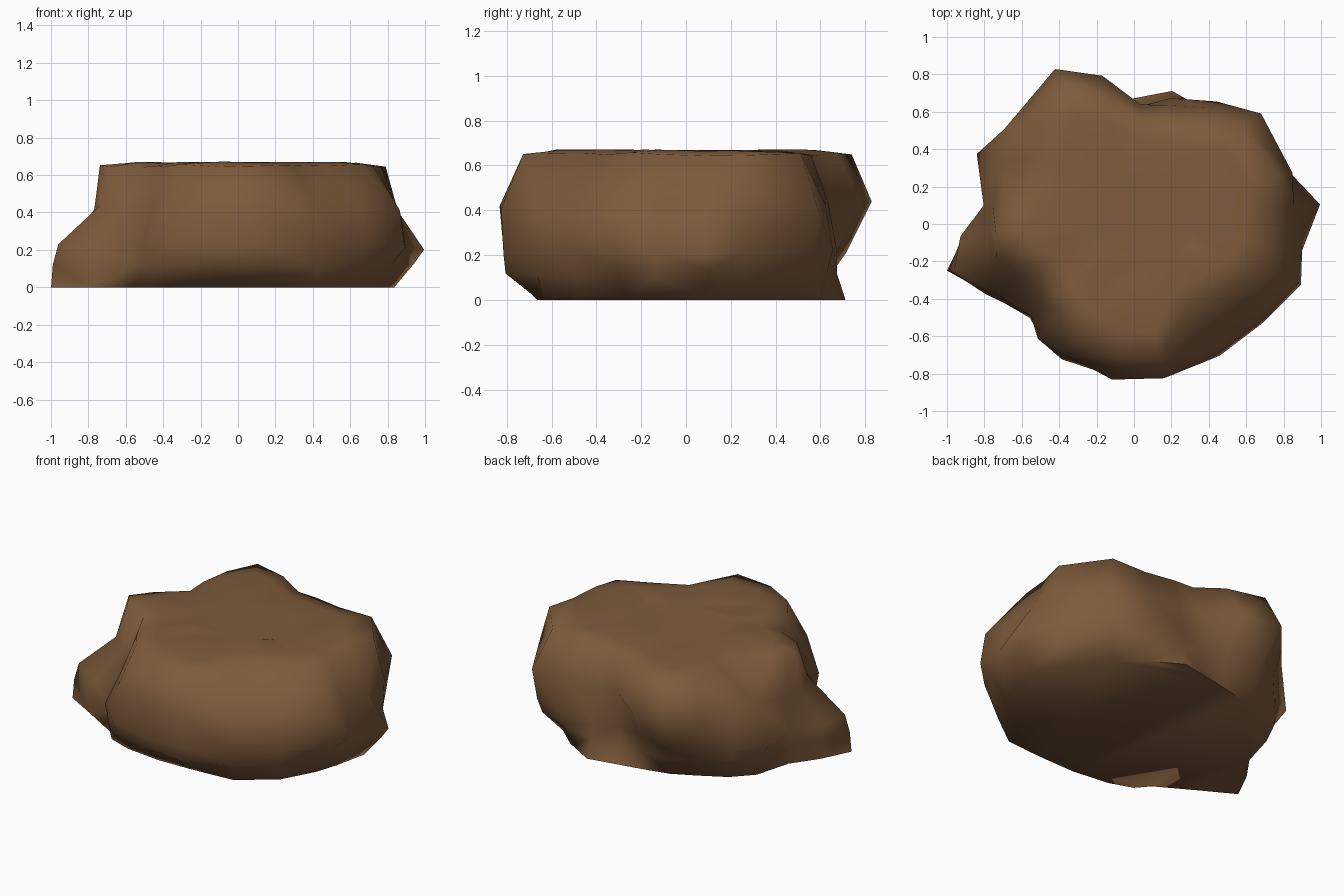
import bpy, bmesh, math, random

random.seed(4)
# Ring heights, then one column per angle: angle followed by radius at each height
HEIGHTS = [0.0, 0.12, 0.22, 0.42, 0.65]
COLUMNS = [
    (6, .84, .95, 1.00, .86, .75), (18, .77, .84, .88, .89, .83),
    (41, .72, .84, .87, .90, .78), (56, .72, .76, .79, .75, .63),
    (74, .74, .70, .70, .66, .58), (87, .68, .62, .63, .64, .57),
    (102, .66, .66, .70, .81, .68), (117, .68, .72, .80, .93, .83),
    (130, .70, .76, .82, .87, .73), (144, .76, .82, .83, .86, .62),
    (156, .80, .85, .92, .79, .54), (173, .80, .81, .81, .76, .66),
    (184, .91, .92, .93, .77, .74), (194, 1.03, 1.02, .99, .76, .69),
    (205, .87, .88, .84, .69, .56), (222, .75, .74, .74, .66, .58),
    (230, .76, .78, .80, .71, .61), (242, .72, .79, .82, .79, .66),
    (262, .67, .80, .82, .84, .72), (281, .67, .82, .83, .84, .74),
    (303, .76, .79, .84, .80, .52), (323, .79, .83, .87, .82, .59),
    (340, .79, .88, .95, .92, .71), (351, .80, .88, .91, .87, .73),
]
# Flat crown: inset factor and height
CROWN = [(0.8, 0.667), (0.45, 0.665)]

bm = bmesh.new()


def ring(radii, z, jitter=0.0):
    return [bm.verts.new((r * math.cos(math.radians(c[0])),
                          r * math.sin(math.radians(c[0])),
                          z + random.uniform(-jitter, jitter)))
            for c, r in zip(COLUMNS, radii)]


# Craggy side wall
rings = [ring([c[i + 1] for c in COLUMNS], z, (0, .015, .02, .02, .008)[i])
         for i, z in enumerate(HEIGHTS)]
# Level top
for f, z in CROWN:
    rings.append(ring([c[5] * f for c in COLUMNS], z, 0.005))

n = len(COLUMNS)
for a, b in zip(rings, rings[1:]):
    for i in range(n):
        j = (i + 1) % n
        bm.faces.new((a[i], a[j], b[j], b[i]))
bm.faces.new(rings[-1])
bm.faces.new(rings[0][::-1])
bmesh.ops.triangulate(bm, faces=bm.faces[:])
bmesh.ops.recalc_face_normals(bm, faces=bm.faces[:])

mesh = bpy.data.meshes.new("boulder")
bm.to_mesh(mesh)
bm.free()
boulder = bpy.data.objects.new("boulder", mesh)
bpy.context.collection.objects.link(boulder)

# Brown stone, smooth shaded with a crisp underside
mat = bpy.data.materials.new("brown_stone")
mat.diffuse_color = (0.21, 0.105, 0.045, 1)
mesh.materials.append(mat)
bpy.context.view_layer.objects.active = boulder
boulder.select_set(True)
bpy.ops.object.shade_smooth_by_angle(angle=math.radians(85))
